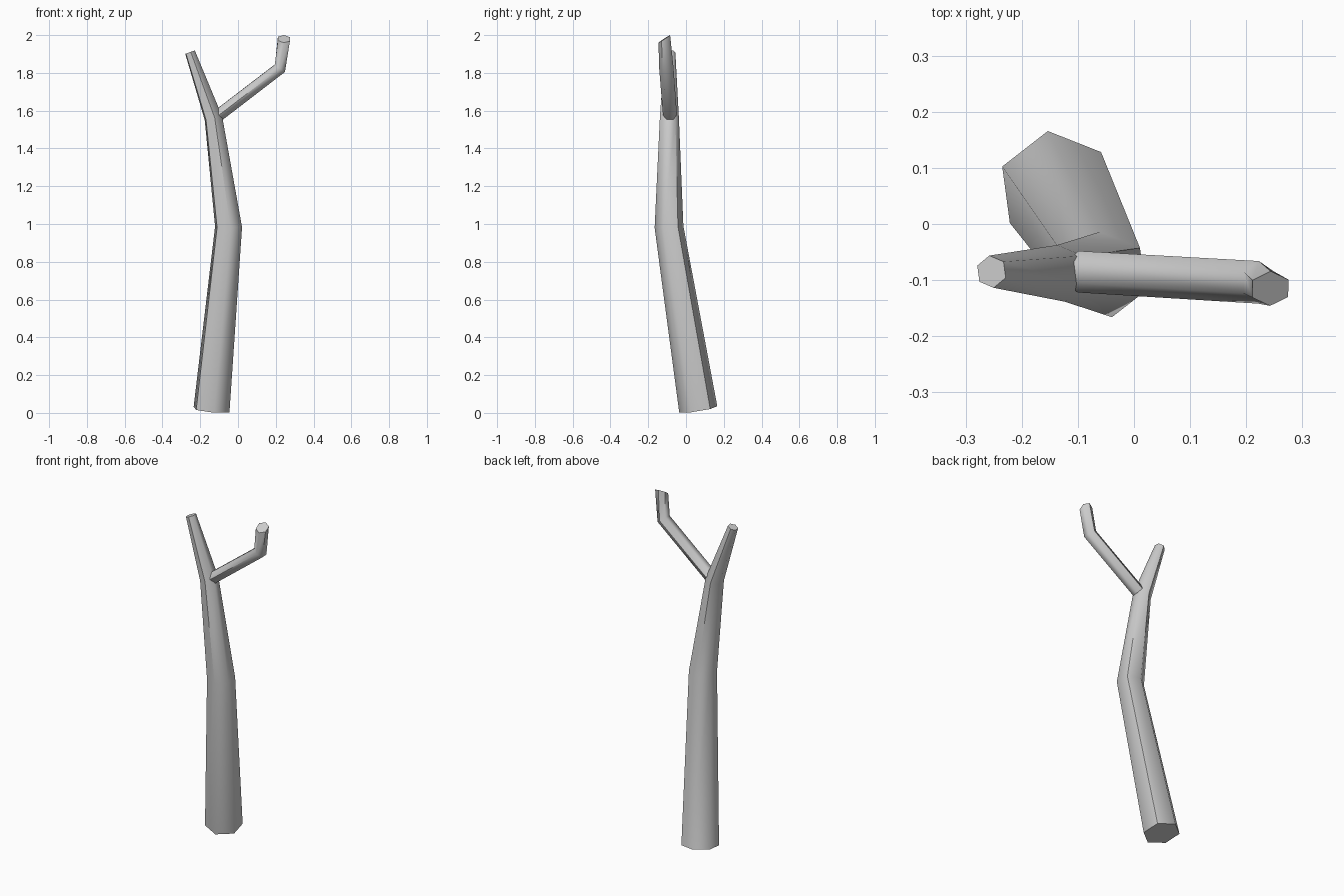
import bpy, bmesh
from math import cos, sin, radians
from mathutils import Vector

if "Cube" in bpy.data.objects:
    bpy.data.objects.remove(bpy.data.objects["Cube"])

SIDES = 6


def limb(name, rings, phase):
    """Six-sided tube through rings of (centre, normal, radius), capped at both ends."""
    bm = bmesh.new()
    loops = []
    for centre, normal, radius in rings:
        tilt = Vector((0, 0, 1)).rotation_difference(Vector(normal))
        loop = []
        for i in range(SIDES):
            a = radians(phase + 360 * i / SIDES)
            loop.append(bm.verts.new(Vector(centre) + tilt @ Vector((radius * cos(a), radius * sin(a), 0))))
        loops.append(loop)
    for low, high in zip(loops, loops[1:]):
        for i in range(SIDES):
            j = (i + 1) % SIDES
            bm.faces.new((low[i], low[j], high[j], high[i]))
    bm.faces.new(loops[0][::-1])
    bm.faces.new(loops[-1])
    mesh = bpy.data.meshes.new(name)
    bm.to_mesh(mesh)
    bm.free()
    obj = bpy.data.objects.new(name, mesh)
    bpy.context.collection.objects.link(obj)
    bpy.ops.object.select_all(action='DESELECT')
    obj.select_set(True)
    bpy.context.view_layer.objects.active = obj
    bpy.ops.object.shade_smooth_by_angle(angle=radians(60))
    return obj


# Leaning, tapering trunk
limb("trunk", [
    ((-0.14, 0.065, 0.018), (0.09, -0.155, 0.975), 0.103),
    ((-0.05, -0.09, 0.985), (0.0, -0.07, 1.0), 0.077),
    ((-0.13, -0.088, 1.56), (-0.24, 0.0, 1.0), 0.051),
    ((-0.254, -0.085, 1.91), (-0.34, 0.0, 0.94), 0.029),
], 38)

# Side branch with an upturned end
limb("side_branch", [
    ((-0.10, -0.085, 1.578), (0.79, -0.04, 0.61), 0.037),
    ((0.222, -0.104, 1.825), (0.58, -0.05, 0.81), 0.038),
    ((0.243, -0.115, 1.98), (0.05, -0.55, 0.83), 0.037),
], 30)
